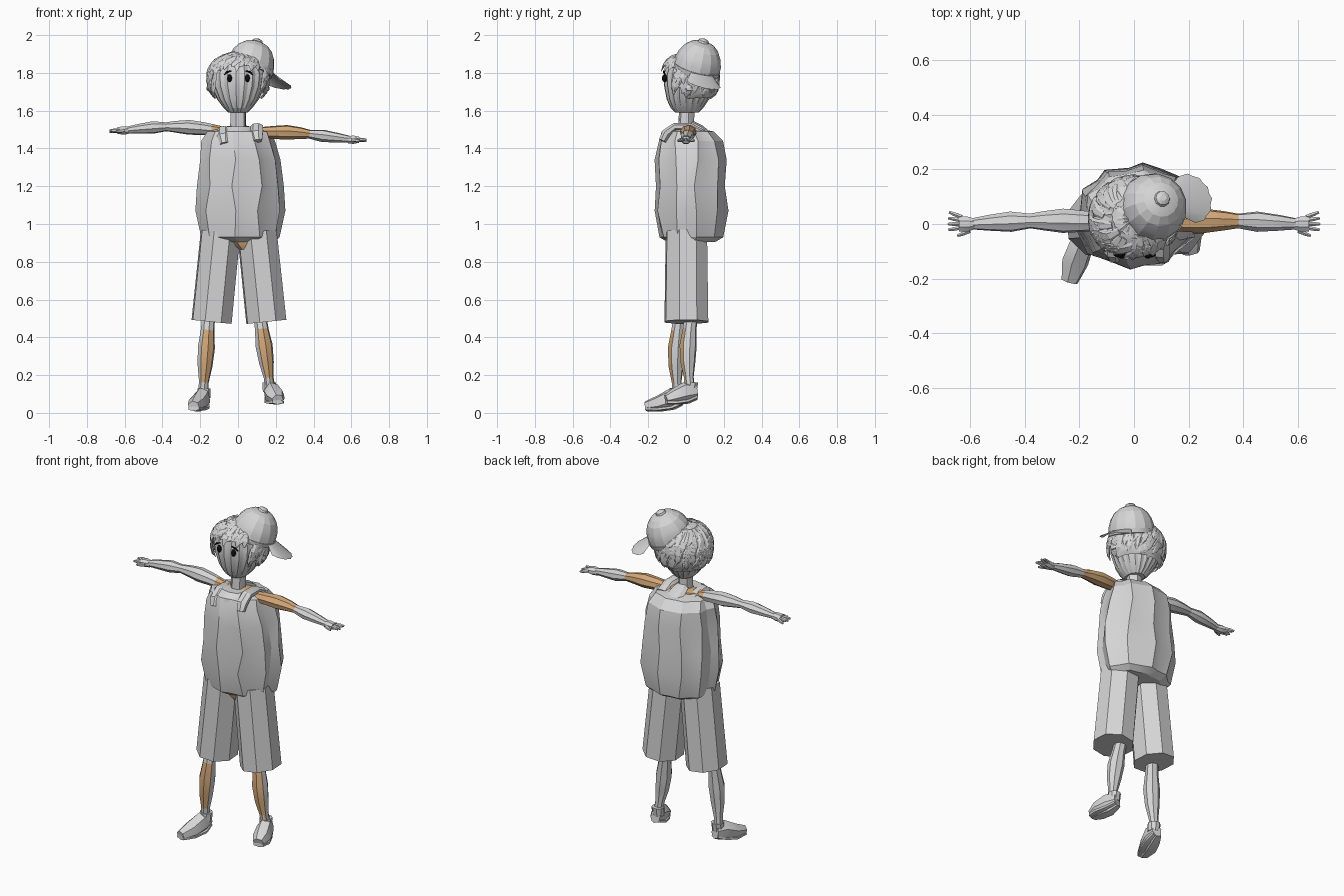
import bpy, bmesh, math, random
from mathutils import Vector, Matrix

random.seed(4)
cube = bpy.data.objects.get("Cube")
if cube:
    bpy.data.objects.remove(cube, do_unlink=True)


def material(name, rgb):
    m = bpy.data.materials.new(name)
    m.use_nodes = True
    m.diffuse_color = (*rgb, 1)
    m.node_tree.nodes["Principled BSDF"].inputs["Base Color"].default_value = (*rgb, 1)
    return m


GREY = material("light grey", (0.67, 0.67, 0.67))
TAN = material("tan skin", (0.65, 0.39, 0.19))
BLACK = material("black", (0.004, 0.004, 0.004))


def finish(bm, name, mats, angle=30, rule=None):
    bmesh.ops.recalc_face_normals(bm, faces=bm.faces)
    if rule:
        for f in bm.faces:
            f.material_index = int(rule(f))
    me = bpy.data.meshes.new(name)
    bm.to_mesh(me)
    bm.free()
    for m in mats:
        me.materials.append(m)
    ob = bpy.data.objects.new(name, me)
    bpy.context.collection.objects.link(ob)
    bpy.context.view_layer.objects.active = ob
    for o in bpy.context.selected_objects:
        o.select_set(False)
    ob.select_set(True)
    if angle:
        bpy.ops.object.shade_smooth_by_angle(angle=math.radians(angle))


def add_loft(bm, rings, n=8, pleat=0, wave=0, flat=False, ref=(0, 1, 0), turn=0.5):
    """Rings are (x, y, z, radius along ref, radius across)."""
    pts = [Vector(r[:3]) for r in rings]
    ref = Vector(ref)
    shift = [random.uniform(-wave, wave) for _ in range(n)]
    loops = []
    for k, r in enumerate(rings):
        t = pts[min(k + 1, len(pts) - 1)] - pts[max(k - 1, 0)]
        t = Vector((0, 0, 1)) if flat else t.normalized()
        u = (ref - t * ref.dot(t)).normalized()
        v = t.cross(u)
        loop = []
        for i in range(n):
            a = math.tau * (i + turn + random.uniform(-wave, wave) * 6) / n
            s = 1 + (pleat if i % 2 else -pleat) + shift[i] + random.uniform(-wave, wave) / 2
            loop.append(bm.verts.new(pts[k] + s * (u * r[3] * math.cos(a) + v * r[4] * math.sin(a))))
        loops.append(loop)
    for a, b in zip(loops, loops[1:]):
        for i in range(n):
            j = (i + 1) % n
            bm.faces.new((a[i], a[j], b[j], b[i]))
    bm.faces.new(loops[0])
    bm.faces.new(loops[-1])


def loft(name, rings, mats=(GREY,), angle=30, rule=None, **kw):
    bm = bmesh.new()
    add_loft(bm, rings, **kw)
    finish(bm, name, mats, angle, rule)


# Puffy pleated jacket and skin under its neckline
loft("jacket", [(.02, .03, .905, .125, .165), (.01, .03, .93, .165, .2), (.01, .03, 1.07, .192, .228),
                (.01, .025, 1.2, .18, .22), (.01, .025, 1.34, .187, .205), (0, .025, 1.44, .168, .186),
                (0, .01, 1.49, .135, .162), (0, 0, 1.505, .07, .1)],
     n=20, pleat=.045, wave=.035, flat=True, angle=20)
loft("upper_chest", [(0, .01, 1.46, .09, .13), (0, .015, 1.51, .055, .1), (0, .01, 1.52, .035, .05)],
     (TAN,), flat=True)
loft("hips", [(.03, -.05, .865, .02, .02), (.02, -.01, .91, .09, .08), (.02, 0, .95, .1, .13)],
     (TAN,), flat=True)
loft("front_collar", [(0, -.1, 1.465, .03, .05), (0, -.085, 1.49, .04, .07), (0, -.05, 1.515, .04, .07)],
     flat=True, n=9)
loft("back_collar", [(.01, .13, 1.46, .05, .02), (.005, .08, 1.505, .05, .018), (0, .03, 1.53, .04, .018)],
     n=7, ref=(1, 0, 0))
for name, x, z in (("right", -.075, 1.5), ("left", .1, 1.515)):
    loft(name + "_shoulder_fold", [(x + .005, -.125, z - .075, .025, .02), (x, -.105, z - .035, .035, .025),
                                   (x, -.06, z, .035, .02), (x, .02, z, .035, .02),
                                   (x, .08, z - .03, .035, .02)], n=7, ref=(1, 0, 0))

# Shorts
for name, top, foot in (("right", -.092, -.14), ("left", .1, .15)):
    loft(name + "_shorts_leg", [(top, .002, .96, .115, .11), (foot, .002, .482, .122, .112)],
         n=8, angle=0, turn=.4)

# Lower legs, tan on narrow front panels
leg_profile = [(0, .033), (.2, .035), (.42, .044), (.65, .038), (.85, .025), (1, .027)]
for name, x0, x1, y0, y1, z1 in (("right", -.155, -.185, -.03, -.045, .1),
                                 ("left", .115, .17, .03, .02, .13)):
    rings = [(x0 + (x1 - x0) * t, y0 + (y1 - y0) * t - .015 * math.sin(math.pi * t),
              .52 + (z1 - .52) * t, r, r) for t, r in leg_profile]
    loft(name + "_lower_leg", rings, (GREY, TAN), n=16, pleat=.05, angle=15,
         rule=lambda f: f.normal.y < -.74 and .16 < f.calc_center_median().z < .46)

# Shoes with a sole and a cuff
widths = [(.027, .04), (.044, .057), (.048, .043), (.03, .027)]
for name, path in (("right", [(-.18, -.02, .08), (-.19, -.07, .075), (-.215, -.14, .05), (-.235, -.21, .035)]),
                   ("left", [(.165, .055, .11), (.18, 0, .105), (.2, -.06, .085), (.21, -.105, .07)])):
    loft(name + "_shoe", [(*p, *w) for p, w in zip(path, widths)], n=12, ref=(1, 0, 0), pleat=.06)
    loft(name + "_sole", [(p[0], p[1], p[2] - w[1] + .014, w[0] * 1.1, .012) for p, w in zip(path, widths)],
         n=6, ref=(1, 0, 0))
    x, y, z = path[0]
    loft(name + "_shoe_cuff", [(x, y - .03, z, .034, .034), (x, y - .025, z + .05, .036, .036)], n=9, flat=True)


# Arms, with a bulge above and below the elbow, and hands with five fingers
def arm_height(s, x):
    if s < 0:
        return 1.495 + .02 * math.sin(math.pi * min(1, max(0, (x - .1) / .5)))
    return 1.485 - .04 * max(0, (x - .3) / .32)


arm_profile = [(.09, .026), (.14, .033), (.19, .038), (.26, .043), (.33, .034), (.38, .026), (.45, .036),
               (.53, .028), (.59, .02)]
for name, s in (("right", -1), ("left", 1)):
    rings = [(s * x, .012 * math.sin(math.pi * x / .6), arm_height(s, x), r, r * .88) for x, r in arm_profile]
    loft(name + "_arm", rings, (GREY, TAN), n=16, pleat=.05, angle=15,
         rule=lambda f: -.13 < f.calc_center_median().x < .38)
    z = arm_height(s, .61)
    bm = bmesh.new()
    add_loft(bm, [(s * .58, 0, z, .02, .02), (s * .61, 0, z, .03, .024), (s * .64, 0, z, .03, .018)])
    for i in range(5):
        a = (i - 2) * .22
        base = Vector((s * (.6 if i == 0 else .63), (i - 2) * .013, z))
        tip = base + Vector((s * .05 * math.cos(a), .04 * math.sin(a), -.006 + .006 * (i % 2)))
        add_loft(bm, [(*base, .008, .011), (*base.lerp(tip, .6), .008, .01), (*tip, .005, .006)], n=6)
    finish(bm, name + "_hand", (GREY,))

# Neck and pleated egg-shaped head
loft("neck", [(0, 0, 1.49, .042, .042), (.002, .005, 1.64, .04, .04)], n=12, pleat=.04)
loft("head", [(0, .005, 1.59, .06, .05), (0, .005, 1.615, .085, .075), (0, .01, 1.66, .11, .108),
              (0, .015, 1.73, .128, .138), (0, .015, 1.79, .13, .145), (0, .02, 1.85, .12, .13),
              (0, .03, 1.9, .07, .08)], n=40, pleat=.025, flat=True, angle=20)
for name, s in (("right", -1), ("left", 1)):
    loft(name + "_ear", [(s * .12, .01, 1.72, .025, .03), (s * .148, .02, 1.735, .03, .035),
                         (s * .158, .02, 1.74, .015, .02)], n=8)

# Eyes and slanting eyebrows
for name, x in (("right", -.045), ("left", .05)):
    bm = bmesh.new()
    bmesh.ops.create_uvsphere(bm, u_segments=14, v_segments=8, radius=1,
                              matrix=Matrix.Translation((x, -.113, 1.772)) @ Matrix.Diagonal((.013, .014, .021, 1)))
    finish(bm, name + "_eye", (BLACK,), 60)
    s = -1 if x < 0 else 1
    loft(name + "_eyebrow", [(x + s * .028, -.112, 1.79, .004, .003), (x + s * .014, -.117, 1.804, .006, .005),
                             (x - s * .01, -.119, 1.811, .004, .003)], (BLACK,), n=6)

# Hair: a shell open at the face, covered with long tapering locks
centre = Vector((0, .02, 1.775))
size = Vector((.158, .15, .138))


def shell(a, h, k):
    r = math.cos(h) ** (1 if h > 0 else .5)
    return centre + Vector((size.x * r * math.cos(a), size.y * r * math.sin(a), size.z * math.sin(h))) * k


def on_face(p):
    brow = 1.835 - 1.3 * max(0, -p.x - .07) - .4 * max(0, p.x - .07)
    return (p.y < -.01 and p.z < brow and abs(p.x) < .128) or p.z < 1.658


bm = bmesh.new()
bmesh.ops.create_uvsphere(bm, u_segments=36, v_segments=24, radius=1)
for v in bm.verts:
    h = math.asin(max(-1, min(1, v.co.z)))
    v.co = shell(math.atan2(v.co.y, v.co.x), h, random.uniform(.97, 1.03))
bmesh.ops.delete(bm, geom=[v for v in bm.verts if on_face(v.co)], context="VERTS")
finish(bm, "hair_shell", (GREY,), 20)


def add_lock(bm, a, h, swing, length, lift):
    path = [shell(a + swing * t, h - length * t, 1 + lift * t) for t in (0, .35, .7, 1)]
    if not any(on_face(p) for p in path[1:3]):
        add_loft(bm, [(*p, r * .4, r) for p, r in zip(path, (.012, .022, .019, .002))], n=6,
                 ref=path[1] - centre)


bm = bmesh.new()
for i in range(130):
    add_lock(bm, random.uniform(0, math.tau), random.uniform(0, 1.1), random.uniform(-.45, .1),
             random.uniform(.6, 1), .04)
# Fringe swept across the forehead, longer towards the right temple
for i in range(24):
    a = -2.9 + i * .1
    reach = .3 + .55 * max(0, -1.9 - a)
    add_lock(bm, a + .2, random.uniform(.75, .95), random.uniform(-.7, -.2), reach + random.uniform(0, .2), .05)
finish(bm, "hair_locks", (GREY,), 20)

# Cap worn sideways: panelled dome, rim, button and a curved brim
tilt = Matrix.Translation((.068, .06, 1.842)) @ Matrix.Rotation(.28, 4, "Y") @ Matrix.Rotation(-.25, 4, "X")
bm = bmesh.new()
dome = [(0, 0, .142 * math.sin(a) - .01, .125 * math.cos(a) ** .85, .125 * math.cos(a) ** .85)
        for a in (-.1, .2, .5, .8, 1.1, 1.35, 1.52)]
add_loft(bm, dome, n=28, pleat=.012, flat=True)
add_loft(bm, [(0, 0, -.035, .125, .125), (0, 0, -.01, .128, .128)], n=28, flat=True)
add_loft(bm, [(0, 0, .122, .032, .032), (0, 0, .14, .026, .026), (0, 0, .147, .012, .012)], n=10, flat=True)
bm.transform(tilt)
finish(bm, "cap", (GREY,), 15)

bm = bmesh.new()
rows = []
for i in range(13):
    a = -.54 + 1.08 * i / 12
    reach = .02 + .11 * max(0, math.cos(a * 2.7)) ** .4 + .006 * (i % 2)
    row = []
    for t in (0, .5, 1):
        r = .112 + reach * t
        row.append(bm.verts.new((r * math.cos(a + .28), r * math.sin(a + .28), -.008 - .04 * t)))
    rows.append(row)
faces = [bm.faces.new((p[j], p[j + 1], q[j + 1], q[j])) for p, q in zip(rows, rows[1:]) for j in (0, 1)]
bmesh.ops.solidify(bm, geom=faces, thickness=.008)
bm.transform(tilt)
finish(bm, "cap_brim", (GREY,))
